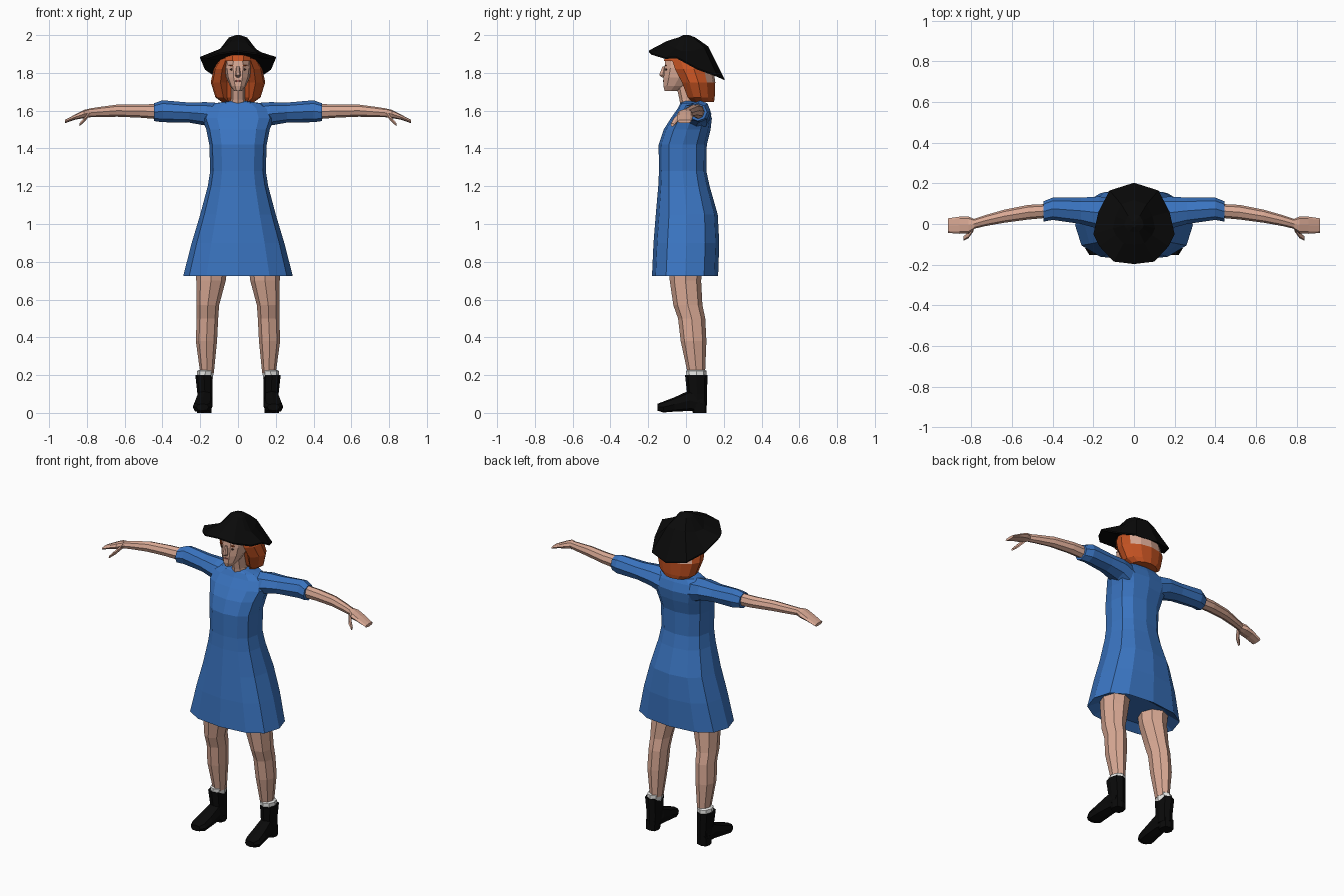
import bpy, bmesh, math
from mathutils import Vector


def material(name, rgb):
    m = bpy.data.materials.new(name)
    m.diffuse_color = (*rgb, 1)
    return m


BLUE = material("dress blue", (0.042, 0.175, 0.53))
SKIN = material("skin", (0.70, 0.40, 0.30))
HAIR = material("ginger hair", (0.55, 0.085, 0.016))
BLACK = material("black", (0.003, 0.003, 0.003))
WHITE = material("sock white", (0.80, 0.80, 0.78))
LIPS = material("lip red", (0.33, 0.10, 0.08))
DARK = material("eye brown", (0.05, 0.025, 0.02))


def skin_rings(name, rings, mats, mirror=False, caps=(True, True)):
    """Bridge equal closed rings of points into a flat-shaded mesh."""
    bm = bmesh.new()
    rows = [[bm.verts.new(p) for p in ring] for ring in rings]
    n = len(rows[0])
    for a, b in zip(rows, rows[1:]):
        for i in range(n):
            j = (i + 1) % n
            bm.faces.new((a[i], a[j], b[j], b[i]))
    if caps[0]:
        bm.faces.new(rows[0][::-1])
    if caps[1]:
        bm.faces.new(rows[-1])
    bmesh.ops.recalc_face_normals(bm, faces=bm.faces)
    me = bpy.data.meshes.new(name)
    bm.to_mesh(me)
    bm.free()
    for m in mats:
        me.materials.append(m)
    ob = bpy.data.objects.new(name, me)
    bpy.context.collection.objects.link(ob)
    if mirror:
        ob.modifiers.new("mirror", "MIRROR").use_mirror_merge = False
    return ob


def loft(name, axis, stations, mat, n=8, p=1.0, mirror=False):
    """Stations are (x, y, z, ra, rb); the radii lie on the two axes other than `axis`."""
    u, v = [k for k in range(3) if k != axis]
    rings = []
    for x, y, z, ra, rb in stations:
        ring = []
        for i in range(n):
            a = 2 * math.pi * i / n
            c, s = math.cos(a), math.sin(a)
            pt = Vector((x, y, z))
            pt[u] += ra * math.copysign(abs(c) ** p, c)
            pt[v] += rb * math.copysign(abs(s) ** p, s)
            ring.append(pt)
        rings.append(ring)
    return skin_rings(name, rings, [mat], mirror)


# Dress: (height, half width, front y, back y), starting inside the hem
dress = [(0.76, 0.22, -0.13, 0.12), (0.725, 0.29, -0.18, 0.17), (0.90, 0.245, -0.172, 0.176),
         (1.05, 0.20, -0.16, 0.168), (1.20, 0.16, -0.147, 0.125), (1.28, 0.147, -0.143, 0.108),
         (1.42, 0.152, -0.145, 0.11), (1.50, 0.168, -0.118, 0.13), (1.56, 0.19, -0.08, 0.137),
         (1.61, 0.17, -0.045, 0.12), (1.64, 0.12, -0.03, 0.105), (1.65, 0.05, -0.015, 0.085)]
loft("dress", 2, [(0, (f + b) / 2, z, w, (b - f) / 2) for z, w, f, b in dress], BLUE, 12, 0.8)

# Sleeves
loft("sleeve", 0, [(0.09, 0.05, 1.56, 0.075, 0.08), (0.17, 0.055, 1.583, 0.08, 0.062),
                   (0.26, 0.065, 1.59, 0.065, 0.053), (0.40, 0.075, 1.597, 0.055, 0.058),
                   (0.445, 0.062, 1.592, 0.05, 0.047)], BLUE, mirror=True)

# Arms, hands and thumbs
loft("arm", 0, [(0.42, 0.065, 1.595, 0.034, 0.04), (0.52, 0.058, 1.598, 0.036, 0.035),
                (0.64, 0.038, 1.60, 0.032, 0.032), (0.73, 0.017, 1.593, 0.027, 0.027),
                (0.79, 0.0, 1.588, 0.024, 0.023)], SKIN, mirror=True)
loft("hand", 0, [(0.785, 0.0, 1.588, 0.024, 0.023), (0.815, -0.005, 1.582, 0.042, 0.022),
                 (0.86, -0.006, 1.567, 0.042, 0.014), (0.915, -0.008, 1.543, 0.036, 0.009)],
     SKIN, p=0.8, mirror=True)
loft("thumb", 0, [(0.79, -0.02, 1.58, 0.016, 0.014), (0.815, -0.055, 1.55, 0.016, 0.014),
                  (0.84, -0.072, 1.525, 0.01, 0.009)], SKIN, 6, mirror=True)

# Legs, socks and boots
loft("leg", 2, [(0.14, 0.0, 0.78, 0.085, 0.09), (0.143, -0.003, 0.70, 0.078, 0.083),
                (0.16, 0.01, 0.57, 0.06, 0.077), (0.162, 0.03, 0.50, 0.057, 0.072),
                (0.167, 0.04, 0.38, 0.056, 0.068), (0.164, 0.055, 0.21, 0.036, 0.046)],
     SKIN, mirror=True)
loft("sock", 2, [(0.176, 0.056, 0.18, 0.042, 0.054), (0.172, 0.055, 0.222, 0.044, 0.054),
                 (0.168, 0.055, 0.228, 0.036, 0.046)], WHITE, mirror=True)
loft("boot_shaft", 2, [(0.175, 0.06, 0.04, 0.04, 0.052), (0.175, 0.058, 0.10, 0.04, 0.052),
                       (0.18, 0.055, 0.20, 0.046, 0.06)], BLACK, p=0.85, mirror=True)
loft("boot_foot", 1, [(0.178, 0.09, 0.05, 0.036, 0.04), (0.178, 0.02, 0.065, 0.042, 0.055),
                      (0.184, -0.06, 0.045, 0.05, 0.038), (0.188, -0.12, 0.031, 0.052, 0.029),
                      (0.188, -0.152, 0.03, 0.032, 0.018)], BLACK, p=0.75, mirror=True)
loft("boot_heel", 2, [(0.178, 0.072, 0.0, 0.038, 0.036), (0.178, 0.07, 0.06, 0.038, 0.04)],
     BLACK, p=0.7, mirror=True)

# Neck, head and nose
loft("neck", 2, [(0, 0.035, 1.60, 0.055, 0.06), (0, 0.015, 1.66, 0.038, 0.05),
                 (0, 0.0, 1.75, 0.038, 0.055)], SKIN)
loft("head", 2, [(0, -0.08, 1.705, 0.022, 0.035), (0, -0.062, 1.73, 0.042, 0.06),
                 (0, -0.037, 1.775, 0.062, 0.085), (0, -0.02, 1.825, 0.07, 0.098),
                 (0, -0.01, 1.89, 0.066, 0.102)], SKIN, 10, 0.85)
loft("nose", 2, [(0, -0.115, 1.775, 0.009, 0.012), (0, -0.124, 1.788, 0.015, 0.021),
                 (0, -0.114, 1.835, 0.008, 0.012)], SKIN, 6)

# Painted lips, eyes and brows as thin plates
loft("lips", 1, [(0, -0.113, 1.757, 0.02, 0.006), (0, -0.122, 1.757, 0.016, 0.005)], LIPS, 6)
loft("eye", 1, [(0.031, -0.100, 1.818, 0.012, 0.005), (0.031, -0.109, 1.818, 0.012, 0.005)],
     DARK, 6, mirror=True)
loft("brow", 1, [(0.033, -0.103, 1.84, 0.018, 0.003), (0.033, -0.112, 1.84, 0.018, 0.003)],
     HAIR, 6, mirror=True)

# Bobbed hair, open at the face: (height, half width, front y, back y)
bob = [(1.645, 0.085, 0.02, 0.148), (1.67, 0.12, -0.01, 0.152), (1.75, 0.145, -0.045, 0.155),
       (1.82, 0.13, -0.085, 0.145), (1.87, 0.10, -0.10, 0.125), (1.91, 0.07, -0.08, 0.10)]
rings = []
for z, w, f, b in bob:
    c, r = (f + b) / 2, (b - f) / 2
    arc = [math.radians(a) for a in range(-140, 141, 28)]
    ring = [(w * math.sin(a), c + r * math.cos(a), z) for a in arc]
    inner = min(0.058, w * 0.6)
    rings.append([(-inner, c - r * 0.45, z)] + ring + [(inner, c - r * 0.45, z)])
hair = skin_rings("hair", rings, [HAIR, SKIN])
for face in hair.data.polygons:  # bare panel at the back of the head
    if face.normal.y > 0.45 and 1.72 < face.center.z < 1.89:
        face.material_index = 1
loft("fringe", 2, [(0, -0.01, 1.862, 0.082, 0.113), (0, 0.0, 1.91, 0.07, 0.105)], HAIR, 10, 0.85)

# Tilted wide-brimmed hat: half of the brim edge, then the height of the crown's foot there
half = [(0, -0.197, 1.918, 1.968), (0.10, -0.185, 1.905, 1.955), (0.17, -0.11, 1.882, 1.93),
        (0.20, -0.05, 1.885, 1.915), (0.175, 0.06, 1.825, 1.918), (0.12, 0.165, 1.787, 1.935),
        (0, 0.203, 1.77, 1.94)]
brim = half + [(-x, y, z, k) for x, y, z, k in half[-2:0:-1]]
skin_rings("hat", [
    [(x * 0.55, y * 0.55, 1.86 - 0.33 * y * 0.55) for x, y, z, k in brim],
    [(x, y, z - 0.008) for x, y, z, k in brim],
    [(x, y, z) for x, y, z, k in brim],
    [(x * 0.52, y * 0.55 + 0.006, k) for x, y, z, k in brim],
    [(x * 0.24, y * 0.22 + 0.004, 1.988) for x, y, z, k in brim],
    [(x * 0.06, y * 0.08, 2.0) for x, y, z, k in brim]], [BLACK])
